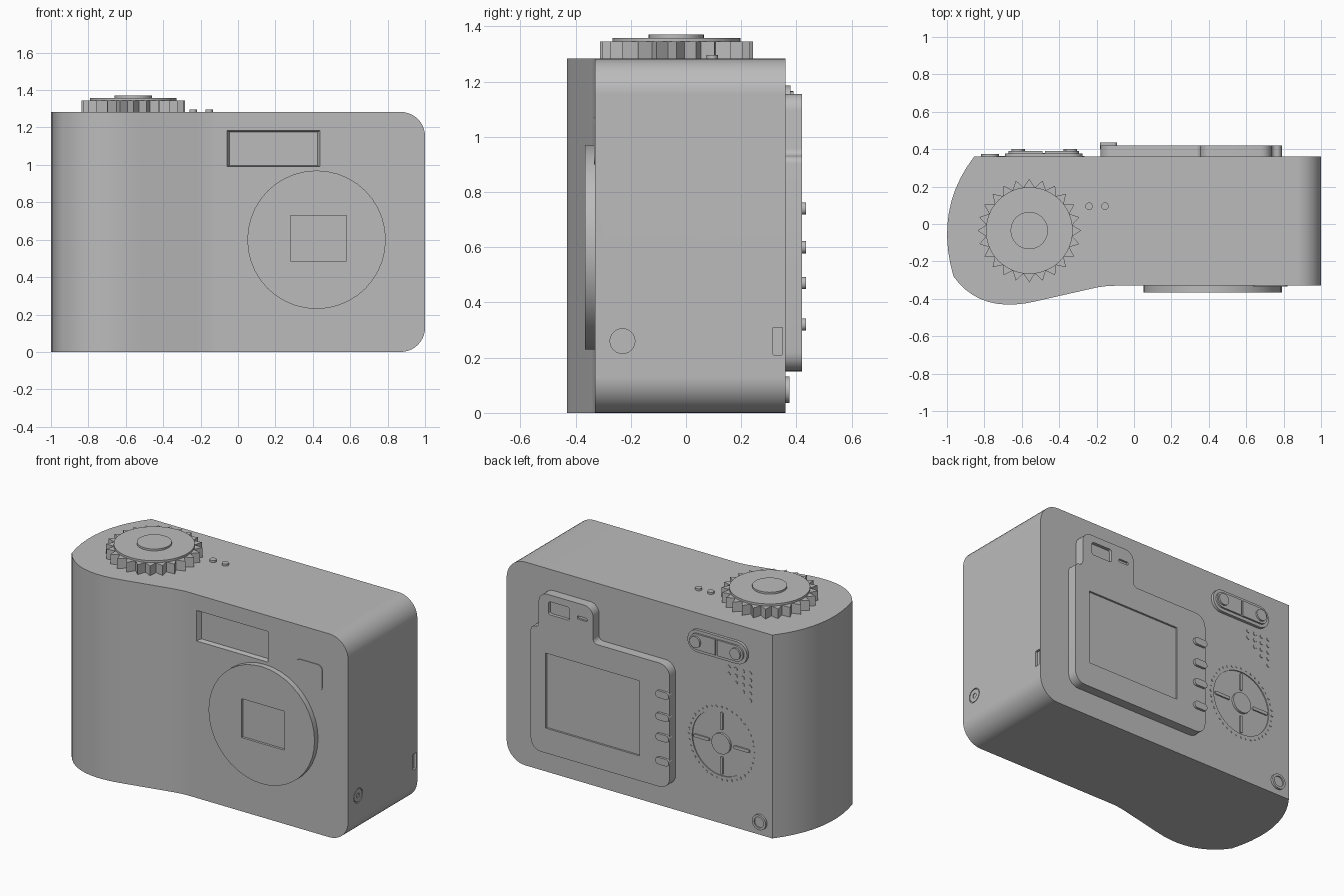
import bpy, bmesh
from math import sin, cos, pi, radians
from mathutils import Vector

cube = bpy.data.objects.get("Cube")
if cube:
    bpy.data.objects.remove(cube)

grey = bpy.data.materials.new("plain grey")
grey.use_nodes = True
COLOUR = (0.5, 0.5, 0.5, 1)
grey.diffuse_color = COLOUR
grey.node_tree.nodes["Principled BSDF"].inputs["Base Color"].default_value = COLOUR

PLACE = {"X": lambda u, v, w: (w, u, v),
         "Y": lambda u, v, w: (u, w, v),
         "Z": lambda u, v, w: (u, v, w)}


# Outline helpers
def circle(u, v, r, n=32):
    return [(u + r * cos(2 * pi * i / n), v + r * sin(2 * pi * i / n)) for i in range(n)]


def bezier(a, c, b, n=10):
    a, c, b = Vector(a), Vector(c), Vector(b)
    ts = [i / n for i in range(n + 1)]
    return [tuple(a * (1 - t) ** 2 + c * 2 * t * (1 - t) + b * t * t) for t in ts]


def fillet(points, r, n=6):
    out = []
    for i, p in enumerate(points):
        p = Vector(p)
        d1 = (Vector(points[i - 1]) - p).normalized()
        d2 = (Vector(points[(i + 1) % len(points)]) - p).normalized()
        centre = p + (d1 + d2) * r
        for k in range(n + 1):
            t = pi / 2 * k / n
            out.append(tuple(centre - (d2 * cos(t) + d1 * sin(t)) * r))
    return out


def rect(u0, u1, v0, v1, r=0):
    pts = [(u0, v0), (u1, v0), (u1, v1), (u0, v1)]
    return fillet(pts, r) if r else pts


# Solid helpers
def add_prism(bm, outline, axis, a, b, scale=1):
    mid = sum((Vector(p) for p in outline), Vector((0, 0))) / len(outline)
    place = PLACE[axis]
    low = [bm.verts.new(place(u, v, a)) for u, v in outline]
    high = [bm.verts.new(place(*(mid + (Vector(p) - mid) * scale), b)) for p in outline]
    bm.faces.new(low)
    bm.faces.new(high)
    for i in range(len(low)):
        j = (i + 1) % len(low)
        bm.faces.new((low[i], low[j], high[j], high[i]))


def finish(name, bm):
    bmesh.ops.recalc_face_normals(bm, faces=bm.faces)
    mesh = bpy.data.meshes.new(name)
    bm.to_mesh(mesh)
    bm.free()
    mesh.materials.append(grey)
    obj = bpy.data.objects.new(name, mesh)
    bpy.context.collection.objects.link(obj)
    return obj


def activate(obj):
    bpy.ops.object.select_all(action="DESELECT")
    obj.select_set(True)
    bpy.context.view_layer.objects.active = obj


def smooth(obj):
    activate(obj)
    bpy.ops.object.shade_smooth_by_angle(angle=radians(30))
    return obj


def solid(name, *prisms):
    bm = bmesh.new()
    for p in prisms:
        add_prism(bm, *p)
    return smooth(finish(name, bm))


def cut(obj, *prisms):
    cutter = solid("cutter", *prisms)
    cutter.hide_render = True
    activate(obj)
    mod = obj.modifiers.new("cut", "BOOLEAN")
    mod.operation, mod.solver, mod.object = "DIFFERENCE", "EXACT", cutter
    bpy.ops.object.modifier_apply(modifier=mod.name)
    bpy.data.objects.remove(cutter)
    smooth(obj)


FRONT, BACK, TOP = -0.33, 0.36, 1.283

# Body with a bulging grip and rounded left-hand corners
grip = bezier((-0.855, BACK), (-1.07, 0.08), (-0.965, -0.28))
grip += bezier((-0.965, -0.28), (-0.82, -0.485), (-0.52, -0.412))[1:]
grip += bezier((-0.22, -0.344), (-0.16, FRONT), (-0.1, FRONT), 4)
bm = bmesh.new()
add_prism(bm, grip + [(1, FRONT), (1, BACK)], "Z", 0, TOP)
ends = [e for e in bm.edges if all(v.co.x > 0.99 for v in e.verts)
        and e.verts[0].co.z == e.verts[1].co.z]
bmesh.ops.bevel(bm, geom=ends, offset=0.13, segments=10, profile=0.5, affect="EDGES")
body = finish("body", bm)
PAD_X, PAD_Z = -0.5, 0.505
cut(body,
    (rect(-0.06, 0.44, 0.99, 1.183), "Y", FRONT - 0.001, FRONT + 0.03, 0.94),
    (circle(PAD_X, PAD_Z, 0.205, 48), "Y", BACK - 0.006, BACK + 0.01),
    (rect(0.315, 0.35, 0.21, 0.31, 0.004), "X", 0.985, 1.01),
    (circle(-0.23, 0.26, 0.045), "X", 0.994, 1.01))
mod = body.modifiers.new("even shading", "WEIGHTED_NORMAL")
mod.keep_sharp = True

# Front details
lens = solid("lens_cover", (circle(0.42, 0.6, 0.37, 40), "Y", FRONT + 0.01, -0.365))
cut(lens, (rect(0.28, 0.58, 0.485, 0.73), "Y", -0.35, -0.38))
solid("front_window", (rect(0.64, 0.82, 0.9, 1.07, 0.03), "Y", FRONT + 0.003, FRONT - 0.004))

# Side socket
socket = solid("side_socket", (circle(-0.23, 0.26, 0.04), "X", 0.985, 0.999))
cut(socket, (circle(-0.23, 0.26, 0.015), "X", 0.99, 1.01))

# Mode dial with pointed teeth
DIAL_X, DIAL_Y, TEETH = -0.56, -0.035, 24
star = []
for i in range(TEETH * 2):
    r = 0.232 if i % 2 else 0.277
    a = pi * i / TEETH + pi / 2
    star.append((DIAL_X + r * cos(a), DIAL_Y + r * sin(a)))
solid("dial_teeth", (star, "Z", TOP - 0.005, 1.345))
solid("dial_disc", (circle(DIAL_X, DIAL_Y, 0.232, 48), "Z", 1.34, 1.358))
solid("dial_knob", (circle(DIAL_X, DIAL_Y, 0.1), "Z", 1.35, 1.37))
solid("top_buttons", *[(circle(x, 0.095, 0.02, 20), "Z", TOP - 0.005, 1.296)
                       for x in (-0.24, -0.155)])

# Rear display panel with a viewfinder tower
outline = [(-0.18, 0.15), (0.79, 0.15), (0.79, 0.93), (0.735, 0.93),
           (0.735, 1.155), (0.355, 1.155), (0.355, 0.93), (-0.18, 0.93)]
radii = (0.07, 0.07, 0.027, 0.027, 0.06, 0.06, 0.03, 0.07)
rounded = []
for i, r in enumerate(radii):
    rounded += fillet(outline, r)[i * 7:i * 7 + 7]
panel = solid("rear_panel", (rounded, "Y", BACK - 0.01, 0.42))
cut(panel,
    (rect(0.03, 0.685, 0.307, 0.78), "Y", 0.408, 0.43),
    (rect(0.52, 0.665, 1.03, 1.112, 0.012), "Y", 0.4, 0.43),
    (rect(0.395, 0.465, 1.055, 1.075, 0.008), "Y", 0.408, 0.43))
for z in (0.74, 0.6, 0.47, 0.32):
    key = fillet([(-0.183, z - 0.022), (-0.09, z - 0.022),
                  (-0.09, z + 0.022), (-0.183, z + 0.022)], 0.021)
    solid("panel_key", (key, "Y", 0.4, 0.435))

# Zoom rocker
ZOOM_Z = 1.115
solid("zoom_base", (rect(-0.69, -0.275, ZOOM_Z - 0.07, ZOOM_Z + 0.07, 0.069),
                    "Y", BACK - 0.01, 0.378))
rocker = solid("zoom_rocker", (rect(-0.67, -0.295, ZOOM_Z - 0.05, ZOOM_Z + 0.05, 0.049),
                               "Y", 0.37, 0.389))
cut(rocker, (rect(-0.488, -0.476, 1, 1.2), "Y", 0.38, 0.4))
solid("zoom_buttons", *[(circle(x, ZOOM_Z, 0.036, 24), "Y", 0.38, 0.4)
                        for x in (-0.34, -0.62)])

# Speaker dots in a stepped triangle
solid("speaker_dots", *[(circle(-0.55 - 0.05 * i, 1 - 0.043 * j, 0.012, 10),
                         "Y", BACK - 0.005, BACK + 0.004)
                        for i in range(4) for j in range(i + 2)])

# Direction pad: four bars, a centre button and a ring of dots
bars = []
for s in (-1, 1):
    near, far = sorted((0.085 * s, 0.195 * s))
    bars.append((rect(PAD_X + near, PAD_X + far, PAD_Z - 0.01, PAD_Z + 0.01, 0.008),
                 "Y", BACK - 0.01, BACK + 0.002))
    bars.append((rect(PAD_X - 0.01, PAD_X + 0.01, PAD_Z + near, PAD_Z + far, 0.008),
                 "Y", BACK - 0.01, BACK + 0.002))
solid("pad_bars", *bars)
solid("pad_button", (circle(PAD_X, PAD_Z, 0.065), "Y", BACK - 0.01, BACK + 0.008))
solid("pad_dots", *[(circle(PAD_X + 0.228 * cos(a), PAD_Z + 0.228 * sin(a), 0.007, 8),
                     "Y", BACK - 0.005, BACK + 0.003)
                    for a in [2 * pi * k / 40 for k in range(40)]])

# Small round button in the lower corner
corner = solid("corner_button", (circle(-0.77, 0.083, 0.048), "Y", BACK - 0.01, 0.374))
cut(corner, (circle(-0.77, 0.083, 0.033), "Y", 0.366, 0.39))
